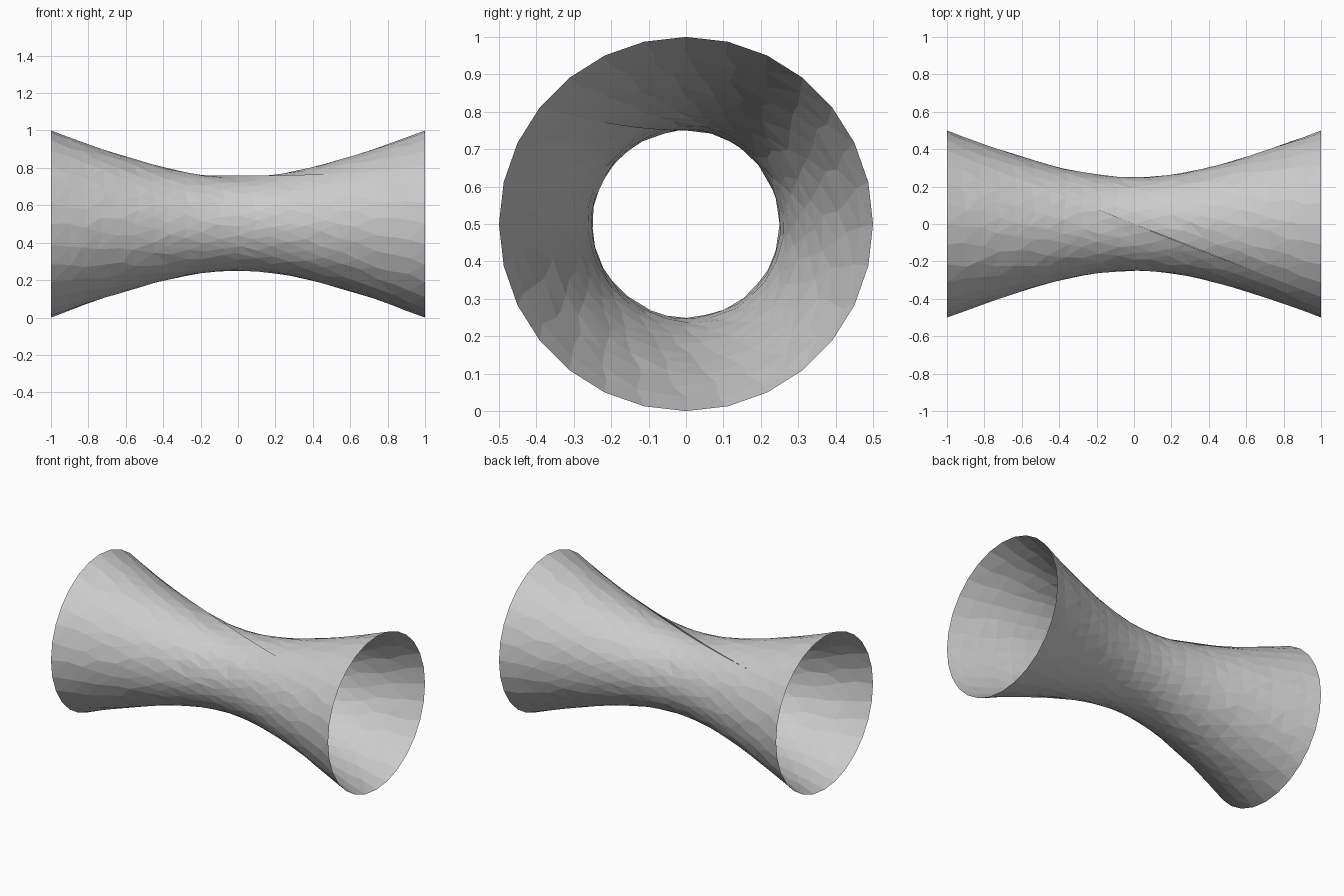
import bpy, bmesh, math, random

if "Cube" in bpy.data.objects:
    bpy.data.objects.remove(bpy.data.objects["Cube"])

random.seed(4)
SIDES, RINGS = 28, 22
WAIST, END = 0.25, 0.5
STEP = 2 * math.pi / SIDES
TWIST = math.sin(4 * STEP)


def radius(x):
    # hyperbolic profile: narrow waist, wide mouths
    return math.sqrt(WAIST ** 2 + (END ** 2 - WAIST ** 2) * x * x)


bm = bmesh.new()
rows = []
for i in range(RINGS + 1):
    x0 = -1 + 2 * i / RINGS
    rim = i in (0, RINGS)
    row = []
    # the first and last columns meet at the diagonal seam
    for j in range(SIDES + 1):
        inner = not rim and 0 < j < SIDES
        x = x0 + (random.uniform(-0.02, 0.02) if inner else 0)
        r = radius(x)
        a = math.asin(TWIST * END * x / r) + j * STEP
        if inner:
            a += random.uniform(-0.2, 0.2) * STEP
            r += random.uniform(-0.0015, 0.0015)
        if j == 0 and abs(x) < 0.6:
            r += 0.008 * (1 - (x / 0.6) ** 2)  # slightly raised seam lip
        row.append(bm.verts.new((x, -r * math.sin(a), 0.5 + r * math.cos(a))))
    rows.append(row)

# irregular triangulated skin
for i in range(RINGS):
    for j in range(SIDES):
        a, b = rows[i][j], rows[i + 1][j]
        c, d = rows[i + 1][j + 1], rows[i][j + 1]
        if (a.co - c.co).length < (b.co - d.co).length:
            tris = ((a, b, c), (a, c, d))
        else:
            tris = ((a, b, d), (b, c, d))
        for t in tris:
            bm.faces.new(t)

bmesh.ops.remove_doubles(bm, verts=bm.verts[:], dist=0.0005)
bmesh.ops.recalc_face_normals(bm, faces=bm.faces[:])
# make the skin face outward from the x axis
f = next(iter(bm.faces))
c = f.calc_center_median()
if f.normal.y * c.y + f.normal.z * (c.z - 0.5) < 0:
    bmesh.ops.reverse_faces(bm, faces=bm.faces[:])

mesh = bpy.data.meshes.new("flared_tube")
bm.to_mesh(mesh)
bm.free()
bpy.context.collection.objects.link(bpy.data.objects.new("flared_tube", mesh))
